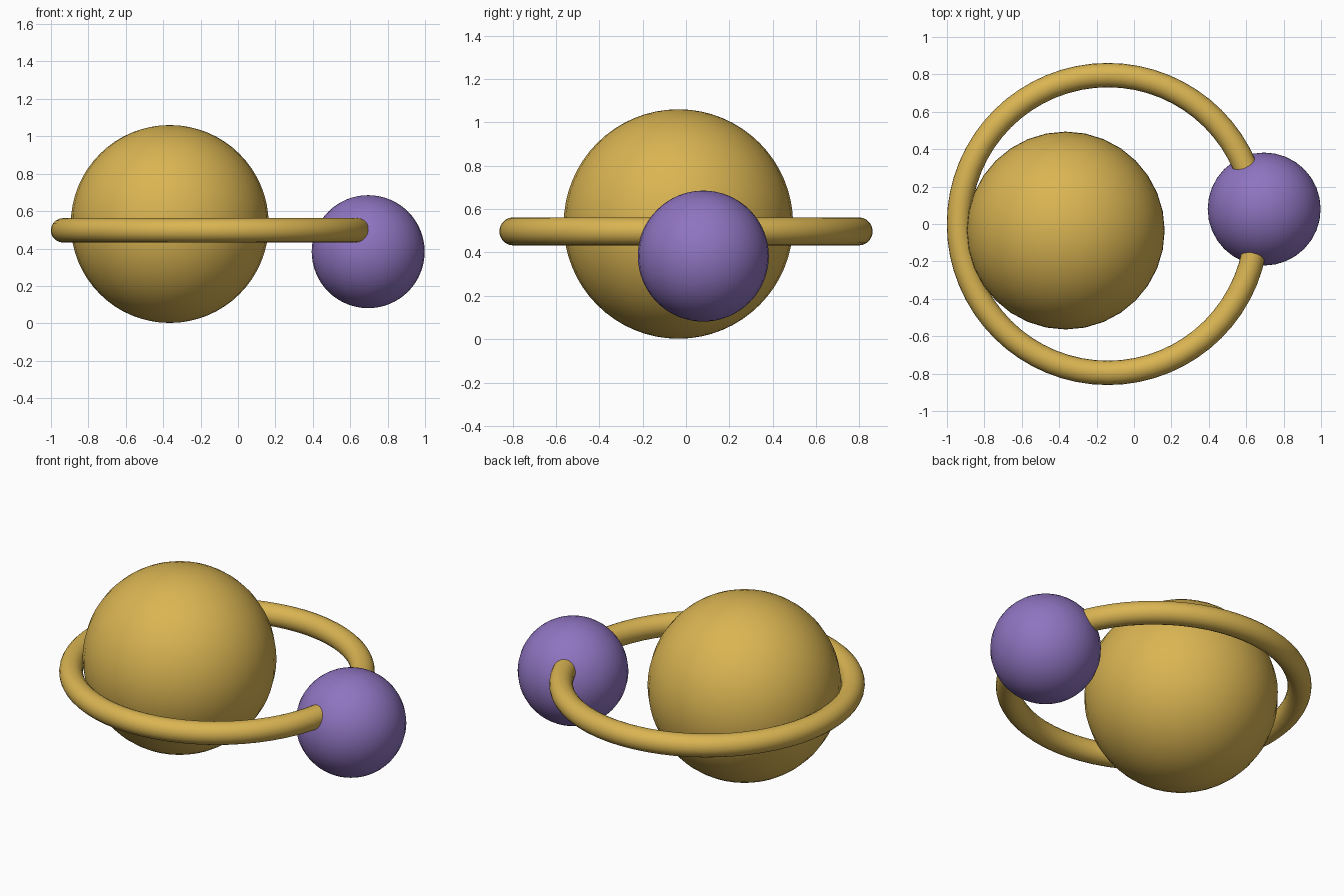
import bpy
import math

cube = bpy.data.objects.get("Cube")
if cube:
    bpy.data.objects.remove(cube, do_unlink=True)


def material(name, color):
    mat = bpy.data.materials.new(name)
    mat.use_nodes = True
    mat.diffuse_color = color
    mat.node_tree.nodes["Principled BSDF"].inputs["Base Color"].default_value = color
    return mat


def finish(name, mat):
    obj = bpy.context.object
    obj.name = name
    obj.data.name = name
    obj.data.materials.append(mat)
    bpy.ops.object.shade_smooth_by_angle(angle=math.radians(40))
    return obj


def ball(name, radius, location, mat):
    bpy.ops.mesh.primitive_uv_sphere_add(
        segments=32, ring_count=32, radius=radius, location=location)
    return finish(name, mat)


gold = material("gold", (0.70, 0.46, 0.085, 1))
purple = material("purple", (0.275, 0.175, 0.53, 1))

# Large planet, resting on the ground
ball("planet", 0.529, (-0.365, -0.035, 0.531), gold)

# Small moon threaded on the ring
ball("moon", 0.302, (0.696, 0.08, 0.383), purple)

# Orbit ring, passing through the moon and touching the planet
bpy.ops.mesh.primitive_torus_add(
    major_radius=0.796, minor_radius=0.065, major_segments=64,
    minor_segments=20, location=(-0.14, 0, 0.497))
finish("orbit_ring", gold)
